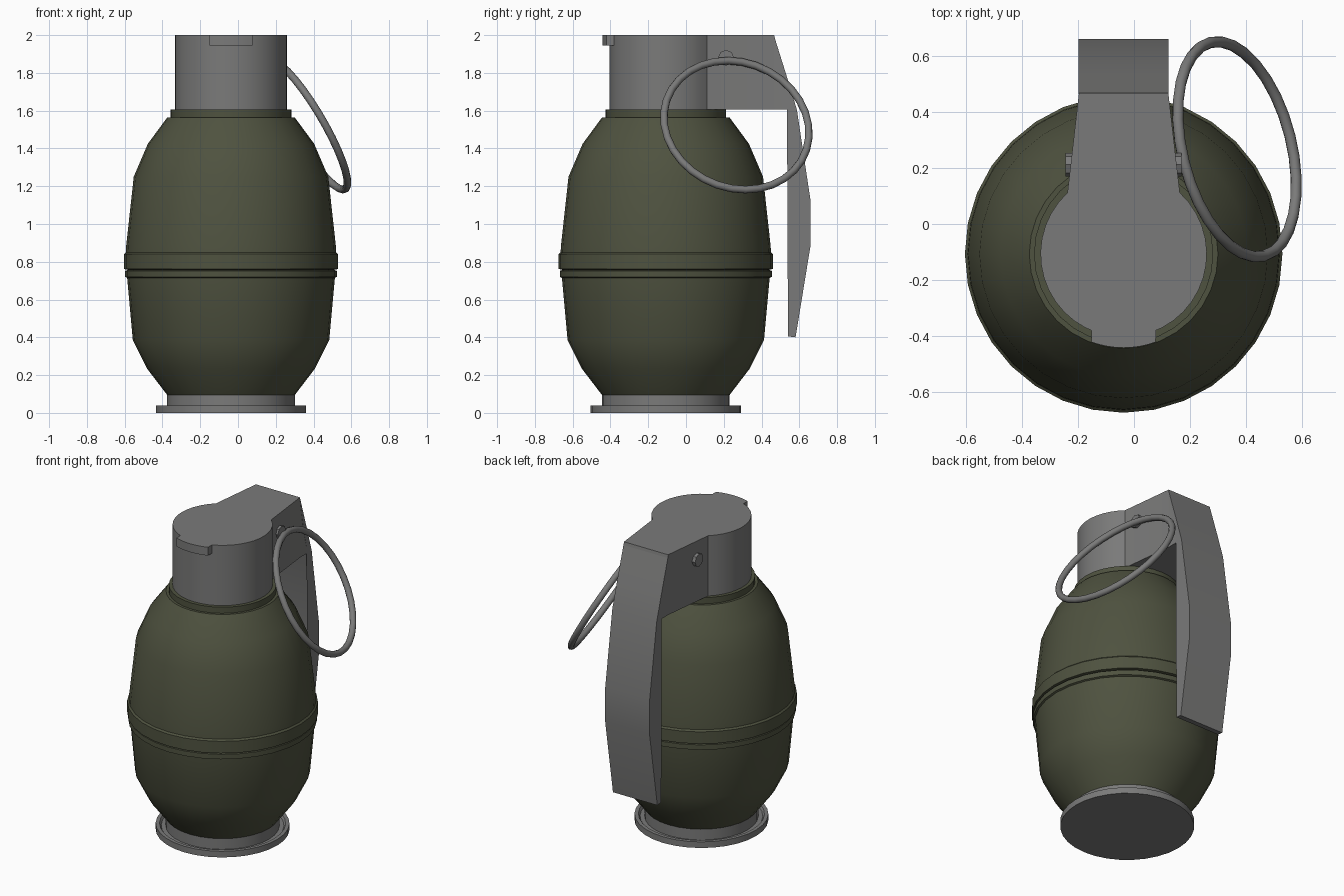
import bpy, bmesh, math
from mathutils import Vector

if "Cube" in bpy.data.objects:
    bpy.data.objects.remove(bpy.data.objects["Cube"])

CX, CY = -0.037, -0.107      # axis of the body


def material(name, rgb):
    m = bpy.data.materials.new(name)
    m.diffuse_color = (*rgb, 1)
    m.use_nodes = True
    m.node_tree.nodes["Principled BSDF"].inputs["Base Color"].default_value = m.diffuse_color
    return m


OLIVE = material("olive paint", (0.077, 0.084, 0.050))
STEEL = material("grey steel", (0.195, 0.195, 0.193))


def finish(name, bm, mat, loc=(0, 0, 0), smooth=True):
    bmesh.ops.recalc_face_normals(bm, faces=bm.faces)
    me = bpy.data.meshes.new(name)
    bm.to_mesh(me)
    bm.free()
    me.materials.append(mat)
    ob = bpy.data.objects.new(name, me)
    bpy.context.collection.objects.link(ob)
    ob.location = loc
    if smooth:
        bpy.ops.object.select_all(action='DESELECT')
        ob.select_set(True)
        bpy.context.view_layer.objects.active = ob
        bpy.ops.object.shade_smooth_by_angle(angle=math.radians(35))
    return ob


def lathe(name, profile, mat, sides=32):
    """Turn an (r, z) profile around the body axis; ends are capped."""
    bm = bmesh.new()
    rings = [[bm.verts.new((r * math.cos(2 * math.pi * i / sides),
                            r * math.sin(2 * math.pi * i / sides), z))
              for i in range(sides)] for r, z in profile]
    for a, b in zip(rings, rings[1:]):
        for i in range(sides):
            j = (i + 1) % sides
            bm.faces.new((a[i], a[j], b[j], b[i]))
    bm.faces.new(rings[0])
    bm.faces.new(rings[-1])
    return finish(name, bm, mat, (CX, CY, 0))


def prism(name, bottom, top, mat, loc=(0, 0, 0)):
    """Join two matching outlines into a closed solid."""
    bm = bmesh.new()
    a = [bm.verts.new(p) for p in bottom]
    b = [bm.verts.new(p) for p in top]
    n = len(a)
    for i in range(n):
        j = (i + 1) % n
        bm.faces.new((a[i], a[j], b[j], b[i]))
    ends = [bm.faces.new(a), bm.faces.new(b)]
    bmesh.ops.triangulate(bm, faces=ends)
    return finish(name, bm, mat, loc)


# Base flange with a shallow groove inside its lip
lathe("base_flange", [(0.398, 0), (0.398, 0.04), (0.375, 0.04), (0.365, 0.025),
                      (0.338, 0.025), (0.338, 0.10)], STEEL)

# Body shells with the seam band and the neck collar
lathe("lower_body", [(0.338, 0.095), (0.445, 0.235), (0.52, 0.385), (0.55, 0.715),
                     (0.561, 0.72), (0.561, 0.752), (0.545, 0.757)], OLIVE)
lathe("upper_body", [(0.545, 0.757), (0.567, 0.762), (0.567, 0.84), (0.557, 0.85),
                     (0.555, 0.885), (0.515, 1.25), (0.44, 1.425), (0.337, 1.565),
                     (0.31, 1.565)], OLIVE)
lathe("neck_collar", [(0.32, 1.555), (0.32, 1.605)], OLIVE)

# Fuze head: round cap running into the tapered lever housing
R, Z0, Z1 = 0.297, 1.605, 2.0
start, count = math.radians(132.5), 30
sweep = math.radians(275)
arc = [(R * math.cos(start + sweep * i / count),
        R * math.sin(start + sweep * i / count)) for i in range(count + 1)]


def head_outline(z, rear):
    return ([(x, y, z) for x, y in arc]
            + [(0.16, 0.465 - CY, z), (0.16, rear - CY, z),
               (-0.16, rear - CY, z), (-0.16, 0.465 - CY, z)])


prism("fuze_head", head_outline(Z0, 0.55), head_outline(Z1, 0.467), STEEL, (CX, CY, 0))

# Small catch on the front of the cap
tab = [(0.335 * math.sin(a), -0.335 * math.cos(a))
       for a in [math.radians(-20 + 5 * i) for i in range(9)]]
tab += [(0.115, -0.25), (-0.115, -0.25)]
prism("front_catch", [(x, y, 1.945) for x, y in tab], [(x, y, Z1) for x, y in tab],
      STEEL, (CX, CY, 0))

# Safety lever: bent plate seen as a side profile (y, z)
lever = [(0.465, 2.0), (0.534, 1.78), (0.587, 1.605), (0.66, 1.12), (0.66, 0.89),
         (0.58, 0.40), (0.54, 0.405), (0.624, 0.89), (0.624, 1.11), (0.545, 1.605),
         (0.50, 1.78)]
prism("safety_lever", [(-0.161, y, z) for y, z in lever],
      [(0.161, y, z) for y, z in lever], STEEL, (CX, 0, 0))

# Cross pin through the housing
pin = [(0.212 + 0.042 * math.cos(math.pi * i / 4), 1.88 + 0.042 * math.sin(math.pi * i / 4))
       for i in range(8)]
prism("cross_pin", [(-0.207, y, z) for y, z in pin], [(0.207, y, z) for y, z in pin],
      STEEL, (CX, 0, 0))

# Pull ring hanging at the right side
bpy.ops.mesh.primitive_torus_add(major_radius=0.393, minor_radius=0.02,
                                 major_segments=32, minor_segments=10,
                                 location=(0.368, 0.267, 1.523))
ring = bpy.context.object
ring.name = "pull_ring"
ring.rotation_mode = 'QUATERNION'
ring.rotation_quaternion = Vector((0.842, 0.21, 0.495)).to_track_quat('Z', 'Y')
ring.data.materials.append(STEEL)
bpy.ops.object.shade_smooth_by_angle(angle=math.radians(60))
